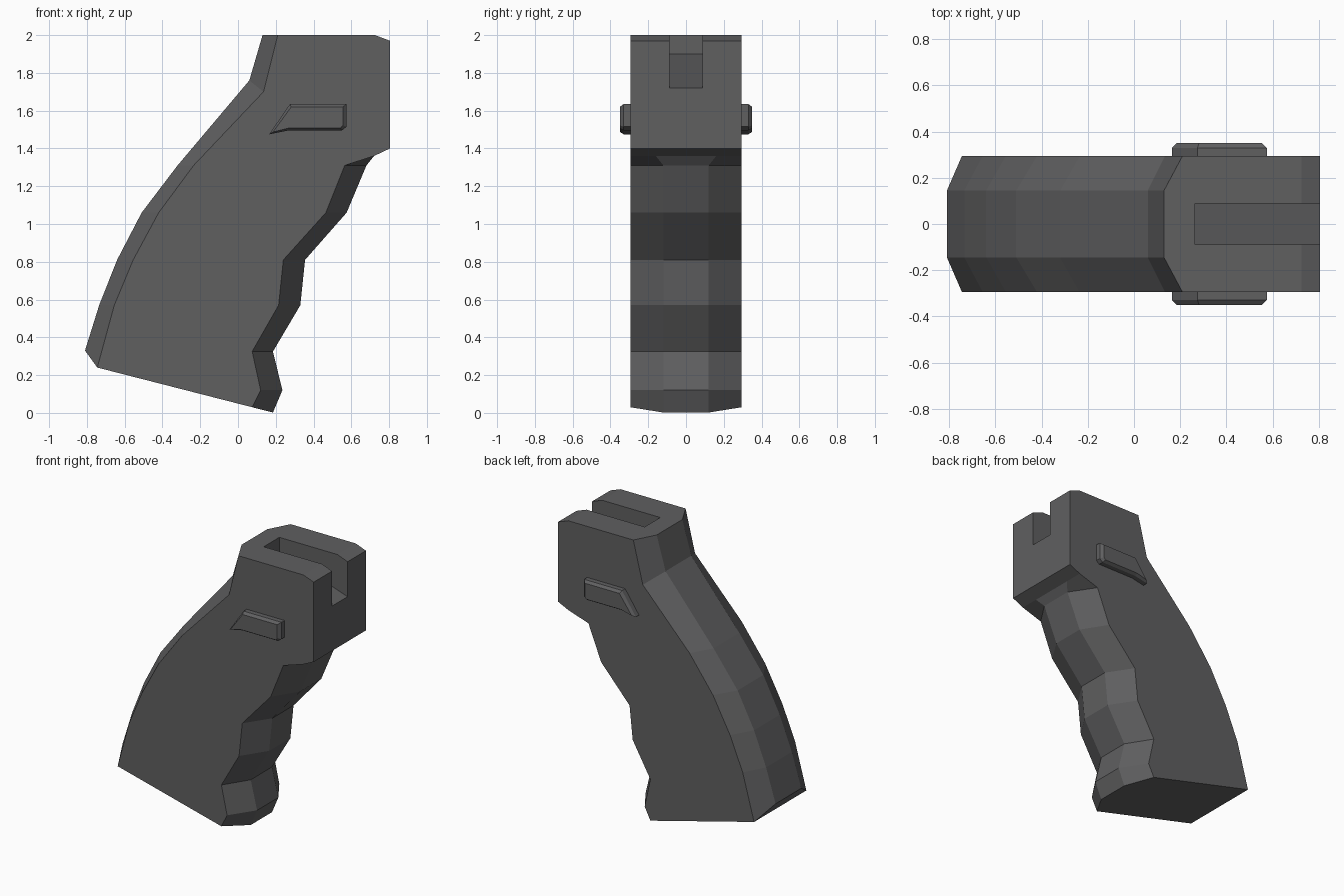
import bpy
import bmesh

cube = bpy.data.objects.get("Cube")
if cube:
    bpy.data.objects.remove(cube, do_unlink=True)

GREY = (0.115, 0.115, 0.118, 1)
mat = bpy.data.materials.new("dark grey")
mat.use_nodes = True
mat.diffuse_color = GREY
bsdf = mat.node_tree.nodes["Principled BSDF"]
bsdf.inputs["Base Color"].default_value = GREY
bsdf.inputs["Roughness"].default_value = 0.7


def finish(bm, name):
    bmesh.ops.recalc_face_normals(bm, faces=bm.faces)
    mesh = bpy.data.meshes.new(name)
    bm.to_mesh(mesh)
    bm.free()
    mesh.materials.append(mat)
    obj = bpy.data.objects.new(name, mesh)
    bpy.context.collection.objects.link(obj)
    return obj


def loft(name, loops):
    """Solid through several matching loops, capped at both ends."""
    bm = bmesh.new()
    rings = [[bm.verts.new(p) for p in loop] for loop in loops]
    n = len(rings[0])
    for a, b in zip(rings, rings[1:]):
        for i in range(n):
            j = (i + 1) % n
            bm.faces.new((a[i], a[j], b[j], b[i]))
    bm.faces.new(rings[0])
    bm.faces.new(rings[-1])
    return finish(bm, name)


W = 0.295          # half width of the flat sides
BACK, FRONT = 0.145, 0.12   # half widths of the middle strips

# Rows round the profile: middle x, z, half width, then side x, z
back_rows = [
    (0.13, 2.0, BACK, 0.21, 2.0),
    (0.06, 1.76, BACK, 0.135, 1.70),
    (-0.32, 1.31, BACK, -0.235, 1.31),
    (-0.51, 1.06, BACK, -0.42, 1.06),
    (-0.64, 0.81, BACK, -0.555, 0.81),
    (-0.735, 0.57, BACK, -0.655, 0.57),
    (-0.81, 0.33, BACK, -0.745, 0.24),
    (-0.745, 0.24, BACK, -0.745, 0.24),
]
front_rows = [
    (0.185, 0.002, FRONT, 0.075, 0.03),
    (0.235, 0.12, FRONT, 0.12, 0.12),
    (0.185, 0.325, FRONT, 0.075, 0.325),
    (0.33, 0.57, FRONT, 0.215, 0.57),
    (0.355, 0.81, FRONT, 0.24, 0.81),
    (0.575, 1.06, FRONT, 0.465, 1.06),
    (0.68, 1.31, FRONT, 0.565, 1.31),
    (0.72, 1.36, 0.16, 0.72, 1.36),
    (0.805, 1.40, FRONT, 0.805, 1.40),
    (0.805, 1.97, FRONT, 0.805, 1.97),
    (0.725, 2.0, FRONT, 0.725, 2.0),
]

# Grip body: three strips round the profile and two flat sides
bm = bmesh.new()
cache = {}


def vert(*p):
    if p not in cache:
        cache[p] = bm.verts.new(p)
    return cache[p]


rows = [(vert(sx, -W, sz), vert(mx, -h, mz), vert(mx, h, mz), vert(sx, W, sz))
        for mx, mz, h, sx, sz in back_rows + front_rows]
for a, b in zip(rows, rows[1:] + rows[:1]):
    for i in range(3):
        corners = list(dict.fromkeys((a[i], a[i + 1], b[i + 1], b[i])))
        bm.faces.new(corners)
for side in (0, 3):
    bm.faces.new(list(dict.fromkeys(r[side] for r in rows)))
bmesh.ops.dissolve_limit(bm, angle_limit=0.01, verts=bm.verts, edges=bm.edges)
grip = finish(bm, "grip_body")

# Top slot with a sloping floor, open at the front end
slot_profile = [(0.265, 1.90), (0.865, 1.70), (0.865, 2.2), (0.265, 2.2)]
cutter = loft("slot_cutter", [[(x, y, z) for x, z in slot_profile]
                              for y in (-0.088, 0.088)])
cutter.hide_render = True
cut = grip.modifiers.new("slot", "BOOLEAN")
cut.operation = "DIFFERENCE"
cut.solver = "EXACT"
cut.object = cutter
deps = bpy.context.evaluated_depsgraph_get()
cut_mesh = bpy.data.meshes.new_from_object(grip.evaluated_get(deps))
grip.modifiers.clear()
grip.data = cut_mesh
bpy.data.objects.remove(cutter, do_unlink=True)

# Raised thumb pad with a bevelled rim on each side
rim = [(0.165, 1.475), (0.275, 1.635), (0.575, 1.635),
       (0.575, 1.515), (0.55, 1.495), (0.265, 1.495)]
crown = [(0.185, 1.487), (0.282, 1.62), (0.555, 1.62),
         (0.555, 1.523), (0.543, 1.508), (0.268, 1.508)]
for name, s in (("left_pad", 1), ("right_pad", -1)):
    levels = ((rim, 0.28), (rim, 0.33), (crown, 0.35))
    loft(name, [[(x, s * y, z) for x, z in loop] for loop, y in levels])
